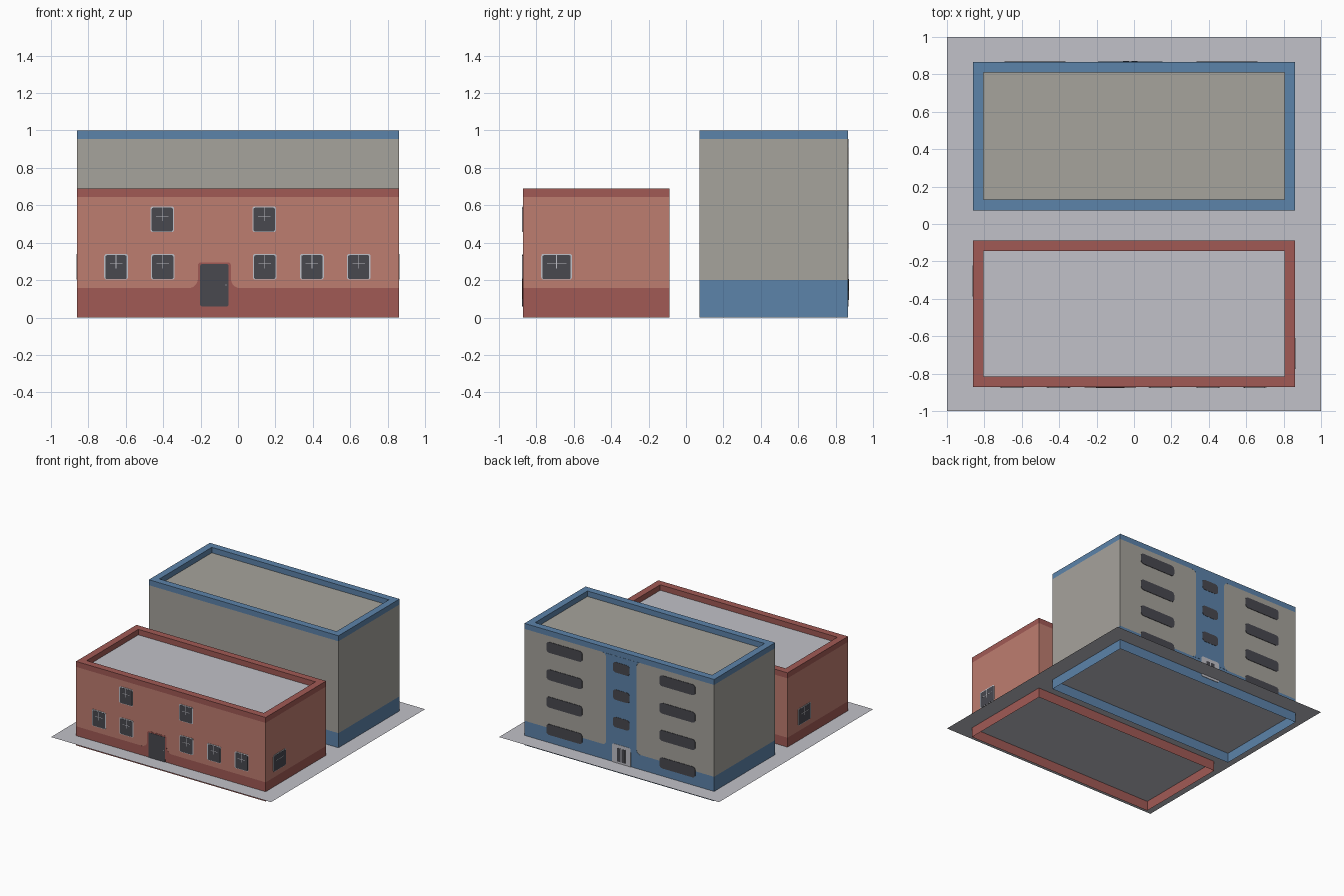
import bpy, bmesh, math
from mathutils import Vector

if "Cube" in bpy.data.objects:
    bpy.data.objects.remove(bpy.data.objects["Cube"])


def mat(name, hexcol):
    def lin(c):
        c /= 255
        return c / 12.92 if c <= 0.04045 else ((c + 0.055) / 1.055) ** 2.4
    m = bpy.data.materials.new(name)
    m.diffuse_color = [lin(int(hexcol[i:i + 2], 16)) for i in (0, 2, 4)] + [1]
    m.use_nodes = True
    m.node_tree.nodes["Principled BSDF"].inputs["Base Color"].default_value = m.diffuse_color
    return m


GREY = mat("pale_grey", "C1C1C8")
BRICK = mat("light_red", "BE7D70")
RED = mat("dark_red", "A15A55")
TAUPE = mat("taupe", "A6A39C")
BLUE = mat("blue", "5C83AA")
DARK = mat("dark_glass", "48484F")


def finish(name, bm, mats):
    me = bpy.data.meshes.new(name)
    bm.to_mesh(me)
    bm.free()
    for m in mats:
        me.materials.append(m)
    ob = bpy.data.objects.new(name, me)
    bpy.context.collection.objects.link(ob)
    return ob


def building(name, y0, y1, height, band, wall, trim, roof):
    """Open-bottomed shell: rings lofted up the wall, over the parapet, down to the roof."""
    X, T, P = 0.862, 0.057, 0.045
    rings = [(0, 0), (0, band), (0, height - P), (0, height), (T, height), (T, height - P)]
    bm = bmesh.new()
    loops = []
    for t, z in rings:
        loops.append([bm.verts.new(p) for p in (
            (-X + t, y0 + t, z), (X - t, y0 + t, z), (X - t, y1 - t, z), (-X + t, y1 - t, z))])
    for k, (a, b) in enumerate(zip(loops, loops[1:])):
        for i in range(4):
            j = (i + 1) % 4
            f = bm.faces.new((a[i], a[j], b[j], b[i]))
            f.material_index = 0 if k == 1 else 1
    bm.faces.new(loops[-1]).material_index = 2
    return finish(name, bm, [wall, trim, roof])


# wall name -> (outward normal, distance of the wall plane)
WALLS = {
    "front": (Vector((0, -1, 0)), 0.872),
    "back": (Vector((0, 1, 0)), 0.866),
    "right": (Vector((1, 0, 0)), 0.862),
    "left": (Vector((-1, 0, 0)), 0.862),
}


def plate(name, wall, pts, material, out=0.003):
    """Thin plate on a wall; pts are (world x or y, z)."""
    n, d = WALLS[wall]
    along = Vector((abs(n.y), abs(n.x), 0))
    bm = bmesh.new()
    lo, hi = [[bm.verts.new(n * (d + o) + along * u + Vector((0, 0, v))) for u, v in pts]
              for o in (0.0005, out)]
    bm.faces.new(hi)
    for i in range(len(pts)):
        j = (i + 1) % len(pts)
        bm.faces.new((lo[i], lo[j], hi[j], hi[i]))
    bmesh.ops.recalc_face_normals(bm, faces=bm.faces)
    # an open shell may be oriented inwards; make the big face look outwards
    bm.faces.ensure_lookup_table()
    if bm.faces[0].normal.dot(n) < 0:
        bmesh.ops.reverse_faces(bm, faces=bm.faces)
    return finish(name, bm, [material])


def arc(cx, cz, r, a0, a1, n=5):
    return [(cx + r * math.cos(math.radians(a0 + (a1 - a0) * i / n)),
             cz + r * math.sin(math.radians(a0 + (a1 - a0) * i / n))) for i in range(n + 1)]


def rounded(x0, x1, z0, z1, r):
    return (arc(x1 - r, z1 - r, r, 0, 90, 3) + arc(x0 + r, z1 - r, r, 90, 180, 3)
            + arc(x0 + r, z0 + r, r, 180, 270, 3) + arc(x1 - r, z0 + r, r, 270, 360, 3))


def rect(x0, x1, z0, z1):
    return [(x0, z0), (x1, z0), (x1, z1), (x0, z1)]


def framed_window(name, wall, u, z0, w, h=0.137):
    a, b, f = u - w / 2, u + w / 2, 0.007
    plate(name + "_frame", wall, rounded(a, b, z0, z0 + h, 0.012), GREY, 0.003)
    plate(name + "_glass", wall, rounded(a + f, b - f, z0 + 0.003, z0 + h - f, 0.008), DARK, 0.004)
    # glazing bars
    plate(name + "_upright", wall, rect(u - 0.002, u + 0.002, z0 + 0.06, z0 + h - f), GREY, 0.005)
    plate(name + "_crossbar", wall, rect(a + 0.03, b - 0.03, z0 + 0.083, z0 + 0.087), GREY, 0.005)


# ground sheet, with the wall feet reaching below it
bm = bmesh.new()
bm.faces.new([bm.verts.new((x, y, 0.08)) for x, y in ((-1, -1), (1, -1), (1, 1), (-1, 1))])
finish("ground_sheet", bm, [GREY])

# two blocks
building("red_block", -0.872, -0.087, 0.69, 0.157, BRICK, RED, GREY)
building("blue_block", 0.073, 0.866, 1.0, 0.2, TAUPE, BLUE, TAUPE)

# red block: windows
for i, x in enumerate((-0.652, -0.402, 0.143, 0.395, 0.645)):
    framed_window("lower_window_%d" % i, "front", x, 0.203, 0.127)
for i, x in enumerate((-0.405, 0.14)):
    framed_window("upper_window_%d" % i, "front", x, 0.457, 0.127)
framed_window("right_window", "right", -0.692, 0.203, 0.165)
framed_window("left_window", "left", -0.305, 0.203, 0.165)

# red block: front door with flared surround
dx, hw, r, zb = -0.126, 0.088, 0.05, 0.157
surround = (arc(dx + hw + r, zb + r, r, 270, 180) + arc(dx + hw - 0.015, 0.28, 0.015, 0, 90, 3)
            + arc(dx - hw + 0.015, 0.28, 0.015, 90, 180, 3) + arc(dx - hw - r, zb + r, r, 360, 270)
            + [(dx - hw - r, 0.1), (dx + hw + r, 0.1)])
plate("front_door_surround", "front", surround, RED, 0.002)
plate("front_door", "front", rounded(dx - 0.076, dx + 0.076, 0.06, 0.285, 0.008), DARK, 0.004)
plate("front_door_knob", "front", rect(-0.068, -0.062, 0.17, 0.176), GREY, 0.006)

# blue block: centre strip flaring into the top and bottom bands
cx, hw, r, zt = -0.02, 0.138, 0.035, 0.955
strip = (arc(cx + hw + r, 0.2 + r, r, 270, 180) + arc(cx + hw + r, zt - r, r, 180, 90)
         + arc(cx - hw - r, zt - r, r, 90, 0) + arc(cx - hw - r, 0.2 + r, r, 360, 270))
plate("stair_strip", "back", strip, BLUE, 0.002)

# blue block: rows of windows
for row in range(4):
    z = 0.145 + 0.225 * row
    for side, x in (("a", 0.497), ("b", -0.53)):
        plate("long_window_%s%d" % (side, row), "back",
              rounded(x - 0.163, x + 0.163, z, z + 0.088, 0.025), DARK, 0.004)
    if row:
        plate("stair_window_%d" % row, "back",
              rounded(cx - 0.076, cx + 0.076, z, z + 0.085, 0.025), DARK, 0.004)

# blue block: double door
plate("back_door_frame", "back", rounded(cx - 0.085, cx + 0.085, 0.06, 0.232, 0.015), GREY, 0.004)
for s in (-1, 1):
    u = cx + s * 0.022
    plate("back_door_pane", "back", rect(u - 0.016, u + 0.016, 0.095, 0.205), DARK, 0.006)
